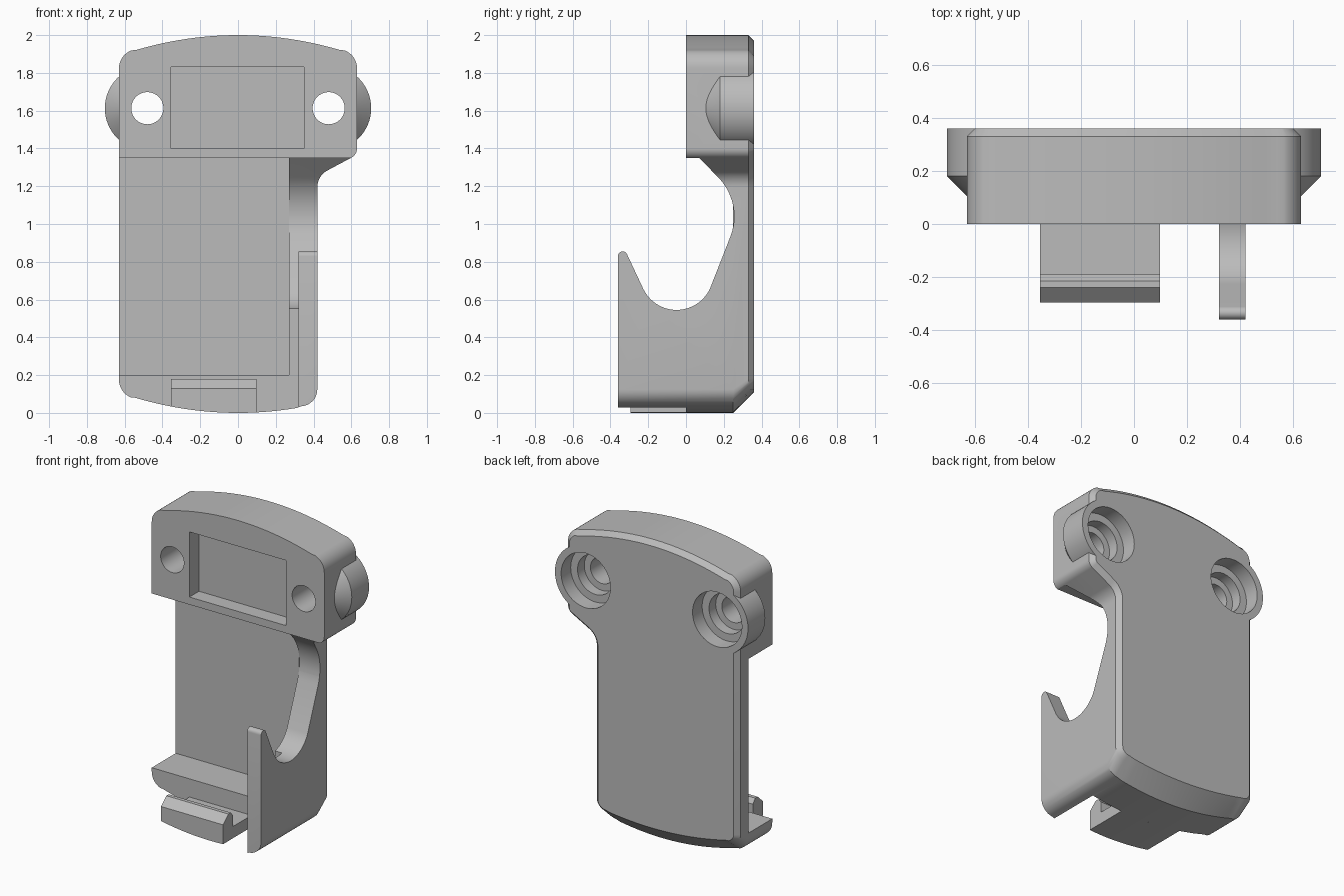
import bpy
import bmesh
from math import cos, sin, radians
from mathutils import Matrix, Vector

if "Cube" in bpy.data.objects:
    bpy.data.objects.remove(bpy.data.objects["Cube"])

grey = bpy.data.materials.new("plain grey")
grey.use_nodes = True
grey.diffuse_color = (0.5, 0.5, 0.5, 1)
grey.node_tree.nodes["Principled BSDF"].inputs["Base Color"].default_value = (0.5, 0.5, 0.5, 1)


def finish(name, bm):
    bmesh.ops.recalc_face_normals(bm, faces=bm.faces)
    mesh = bpy.data.meshes.new(name)
    bm.to_mesh(mesh)
    bm.free()
    mesh.materials.append(grey)
    ob = bpy.data.objects.new(name, mesh)
    bpy.context.collection.objects.link(ob)
    return ob


def loft(name, rings):
    bm = bmesh.new()
    loops = [[bm.verts.new(p) for p in ring] for ring in rings]
    for a, b in zip(loops, loops[1:]):
        for i in range(len(a)):
            j = (i + 1) % len(a)
            bm.faces.new((a[i], a[j], b[j], b[i]))
    bm.faces.new(loops[0])
    bm.faces.new(loops[-1])
    return finish(name, bm)


def box(name, x0, x1, y0, y1, z0, z1):
    ring = [(x0, z0), (x1, z0), (x1, z1), (x0, z1)]
    return loft(name, [[(x, y, z) for x, z in ring] for y in (y0, y1)])


def side_prism(name, profile, x0, x1):
    return loft(name, [[(x, y, z) for y, z in profile] for x in (x0, x1)])


def frustum(name, x, z, r0, r1, y0, y1):
    bm = bmesh.new()
    place = Matrix.Translation((x, (y0 + y1) / 2, z)) @ Matrix.Rotation(radians(-90), 4, "X")
    bmesh.ops.create_cone(bm, cap_ends=True, segments=64, radius1=r0, radius2=r1,
                          depth=y1 - y0, matrix=place)
    return finish(name, bm)


def arc(cx, cy, r, a0, a1, n=8):
    angles = [radians(a0 + (a1 - a0) * i / n) for i in range(n + 1)]
    return [(cx + r * cos(a), cy + r * sin(a)) for a in angles]


def bow(x0, x1, n=20):
    xs = [x0 + (x1 - x0) * i / n for i in range(n + 1)]
    return [(x, 0.27 * x * x) for x in xs]


def inset(points, d):
    out = []
    for i, p in enumerate(points):
        p = Vector(p)
        u = (p - Vector(points[i - 1])).normalized()
        v = (Vector(points[(i + 1) % len(points)]) - p).normalized()
        n = Vector((-u.y - v.y, u.x + v.x)).normalized()
        out.append(tuple(p + n * d / max(0.5, n.dot(Vector((-u.y, u.x))))))
    return out


def combine(target, other, operation):
    mod = target.modifiers.new(operation, "BOOLEAN")
    mod.operation = operation
    mod.solver = "EXACT"
    mod.object = other
    bpy.context.view_layer.objects.active = target
    bpy.ops.object.modifier_apply(modifier=mod.name)
    bpy.data.objects.remove(other)


# Body outline: bowed ends, rounded corners, head wider on one side
outline = (bow(-0.55, 0.31)
           + arc(0.33, 0.125, 0.09, -85, 0)
           + arc(0.52, 1.195, 0.1, 180, 120)
           + arc(0.575, 1.4, 0.055, -60, 0)
           + arc(0.53, 1.825, 0.1, 0, 70)
           + [(x, 2 - z) for x, z in bow(0.54, -0.54)]
           + arc(-0.53, 1.825, 0.1, 110, 180)
           + arc(-0.53, 0.175, 0.1, 180, 248))


def section(y, lift=0.0, margin=0.0):
    pts = inset(outline, margin) if margin else outline
    return [(x, y, z + lift * max(0, 1 - z / 0.4)) for x, z in pts]


# Body with chamfered back edge and a larger slope along the bottom
body = loft("body", [section(-0.36), section(0.25), section(0.33, 0.08),
                     section(0.36, 0.085, 0.03)])

# Screw bosses on both sides of the head
for side in (-1, 1):
    x = side * 0.48
    combine(body, frustum("boss", x, 1.613, 0.225, 0.225, 0.18, 0.36), "UNION")
    combine(body, frustum("boss_taper", x, 1.613, 0.045, 0.225, 0.0, 0.18), "UNION")

# Open front, tray cavity and head pocket
combine(body, box("front_cut", -2, 0.32, -1, 0, -1, 3), "DIFFERENCE")
combine(body, box("tray_cut", -2, 0.27, -0.5, 0.25, 0.2, 1.35), "DIFFERENCE")
combine(body, box("pocket_cut", -0.355, 0.35, -0.5, 0.1, 1.4, 1.83), "DIFFERENCE")

# Curved scoop through the side wall
scoop = ([(-1, 3), (-1, 0.83)]
         + arc(-0.335, 0.83, 0.025, 180, 20)
         + arc(-0.05, 0.74, 0.195, 205, 335, 20)
         + arc(-0.04, 1.04, 0.295, -20, 45, 14)
         + [(0.07, 1.35), (0, 1.35), (0, 3)])
combine(body, side_prism("scoop_cut", scoop, 0.27, 2), "DIFFERENCE")

# Stepped screw holes
for side in (-1, 1):
    for r, y0 in ((0.085, -0.2), (0.13, 0.19), (0.18, 0.26)):
        combine(body, frustum("hole_cut", side * 0.48, 1.613, r, r, y0, 0.5), "DIFFERENCE")

# Spring clip below the tray, with a hooked front edge
tongue = bow(-0.355, 0.098) + [(0.098, 0.08), (-0.355, 0.08)]
clip = loft("clip", [[(x, y, z) for x, z in tongue] for y in (-0.295, 0.0)])
hook = [(-0.295, 0.05), (-0.295, 0.13), (-0.24, 0.18), (-0.215, 0.18),
        (-0.19, 0.15), (-0.19, 0.05)]
combine(clip, side_prism("clip_hook", hook, -0.355, 0.098), "UNION")

for ob in (body, clip):
    bpy.ops.object.select_all(action="DESELECT")
    ob.select_set(True)
    bpy.context.view_layer.objects.active = ob
    bpy.ops.object.shade_smooth_by_angle(angle=radians(25))
